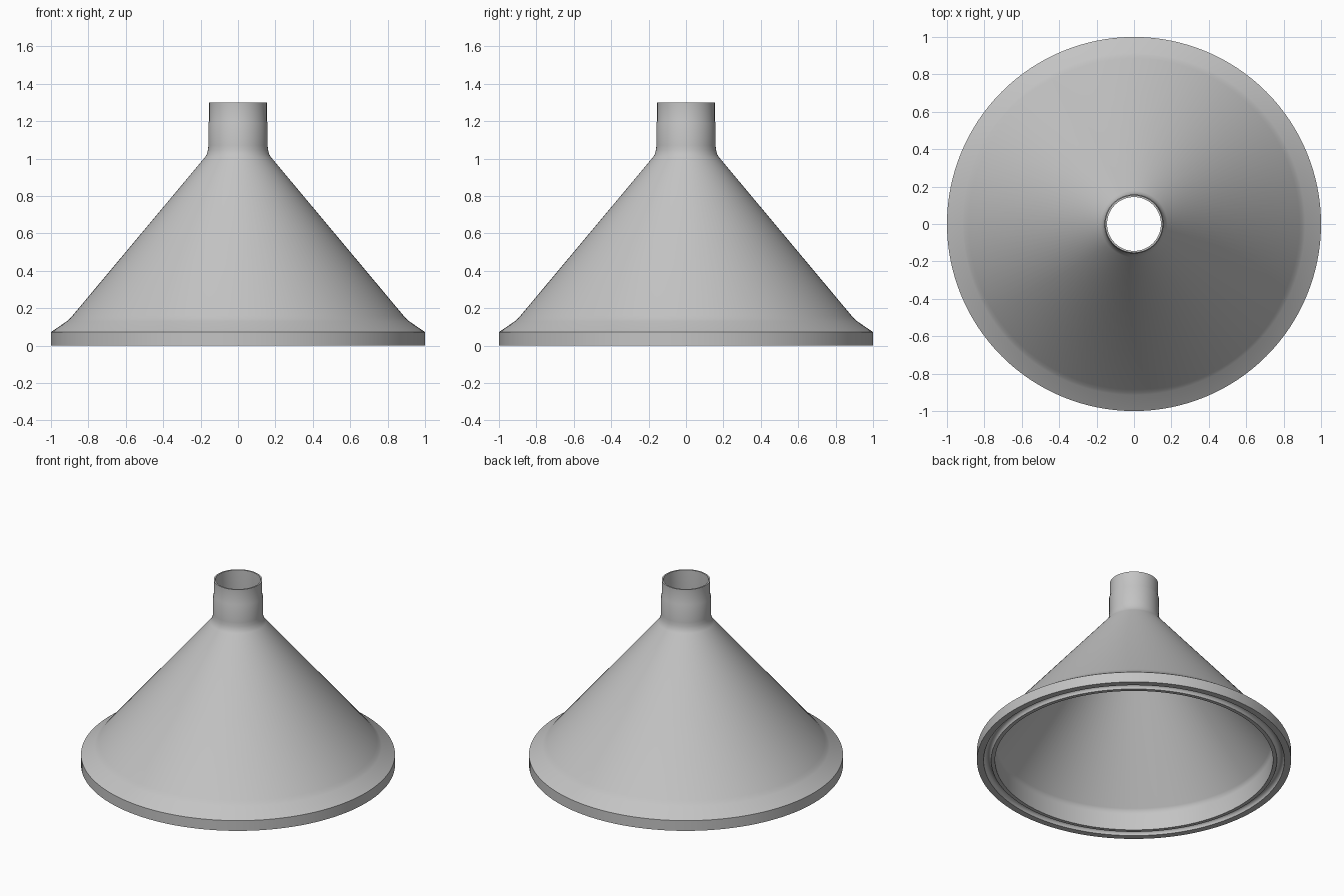
import bpy
import bmesh
import math

SEGMENTS = 128

cube = bpy.data.objects.get("Cube")
if cube:
    bpy.data.objects.remove(cube, do_unlink=True)

steel = bpy.data.materials.new("satin grey")
steel.use_nodes = True
grey = (0.55, 0.55, 0.55, 1)
steel.diffuse_color = grey
steel.node_tree.nodes["Principled BSDF"].inputs["Base Color"].default_value = grey

# Outer wall: clamp rim, shoulder, cone, neck fillet and spout
outer = [(1, 0), (1, 0.072), (0.915, 0.13), (0.9, 0.143), (0.885, 0.16),
         (0.178, 1.005), (0.167, 1.022), (0.161, 1.045), (0.158, 1.07),
         (0.158, 1.19), (0.154, 1.2), (0.154, 1.3)]
# Inner wall: spout bore, cone and straight mouth
inner = [(0.144, 1.3), (0.144, 1.06), (0.147, 1.035), (0.154, 1.015), (0.167, 0.995),
         (0.872, 0.15), (0.882, 0.135), (0.885, 0.115), (0.885, 0)]
# Rounded gasket groove in the underside of the rim
groove = [(0.934 - 0.024 * math.cos(math.pi * i / 8),
           0.026 * math.sin(math.pi * i / 8)) for i in range(9)]
profile = outer + inner + groove

# Revolve the closed profile
bm = bmesh.new()
rings = []
for radius, z in profile:
    rings.append([bm.verts.new((radius * math.cos(math.tau * s / SEGMENTS),
                                radius * math.sin(math.tau * s / SEGMENTS), z))
                  for s in range(SEGMENTS)])
for k, ring in enumerate(rings):
    above = rings[(k + 1) % len(rings)]
    for s in range(SEGMENTS):
        t = (s + 1) % SEGMENTS
        bm.faces.new((ring[s], ring[t], above[t], above[s]))
bmesh.ops.recalc_face_normals(bm, faces=bm.faces)

mesh = bpy.data.meshes.new("funnel_reducer")
bm.to_mesh(mesh)
bm.free()
mesh.materials.append(steel)
funnel = bpy.data.objects.new("funnel_reducer", mesh)
bpy.context.collection.objects.link(funnel)

bpy.ops.object.select_all(action='DESELECT')
funnel.select_set(True)
bpy.context.view_layer.objects.active = funnel
bpy.ops.object.shade_smooth_by_angle(angle=math.radians(30))
